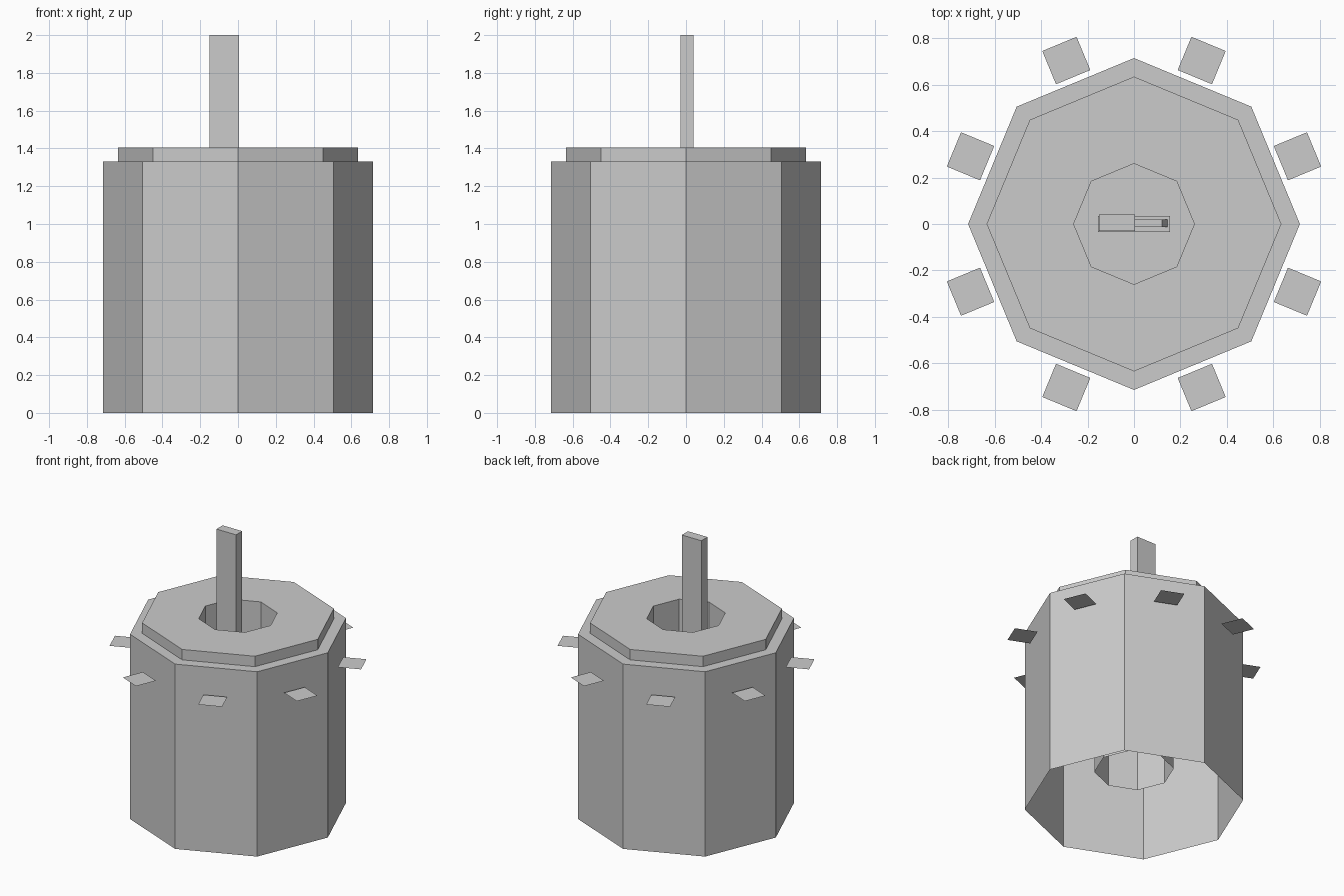
import bpy, math
from math import cos, sin, pi

if "Cube" in bpy.data.objects:
    bpy.data.objects.remove(bpy.data.objects["Cube"])


def add_mesh(name, verts, faces):
    mesh = bpy.data.meshes.new(name)
    mesh.from_pydata(verts, [], faces)
    mesh.update()
    obj = bpy.data.objects.new(name, mesh)
    bpy.context.collection.objects.link(obj)
    return obj


def lathe(name, profile, sides=8):
    """Revolve (radius, z) points into an open, flat-faced shell."""
    n = len(profile)
    verts = [(r * cos(2 * pi * i / sides), r * sin(2 * pi * i / sides), z)
             for i in range(sides) for r, z in profile]
    faces = []
    for i in range(sides):
        a, b = i * n, (i + 1) % sides * n
        faces += [(a + j, b + j, b + j + 1, a + j + 1) for j in range(n - 1)]
    return add_mesh(name, verts, faces)


def prism(name, outline, y0, y1):
    """Extrude an (x, z) outline, listed anticlockwise from the front, along y."""
    n = len(outline)
    verts = [(x, y, z) for y in (y0, y1) for x, z in outline]
    faces = [tuple(range(n)), tuple(reversed(range(n, 2 * n)))]
    faces += [(i, i + n, (i + 1) % n + n, (i + 1) % n) for i in range(n)]
    return add_mesh(name, verts, faces)


def box(name, x0, x1, y0, y1, z0, z1):
    return prism(name, [(x0, z0), (x1, z0), (x1, z1), (x0, z1)], y0, y1)


# Body shell: open bottom, stepped lid and inner tube hanging from the lid
lathe("body_shell", [(0.715, 0), (0.715, 1.33), (0.635, 1.33),
                     (0.635, 1.405), (0.26, 1.405), (0.26, 0.26)])

# Floor inside the tube
FLOOR = 0.85
add_mesh("tube_floor", [(0.26 * cos(i * pi / 4), 0.26 * sin(i * pi / 4), FLOOR)
                        for i in range(8)], [tuple(range(8))])

# Upright bar with its foot and a small arm with a sloped tip
box("bar_foot", -0.155, 0.155, -0.035, 0.035, FLOOR, FLOOR + 0.08)
box("upright_bar", -0.15, 0.005, -0.03, 0.04, FLOOR + 0.08, 2.0)
z = FLOOR + 0.08
prism("side_arm", [(0.005, z), (0.145, z), (0.12, z + 0.06), (0.005, z + 0.06)],
      -0.012, 0.02)

# Thin flat tabs, one in front of each side
for i in range(8):
    t = pi / 8 + i * pi / 4
    corners = [(0.685, -0.08), (0.84, -0.08), (0.84, 0.08), (0.685, 0.08)]
    add_mesh(f"side_tab_{i + 1}",
             [(u * cos(t) - v * sin(t), u * sin(t) + v * cos(t), 1.14)
              for u, v in corners], [(0, 1, 2, 3)])
